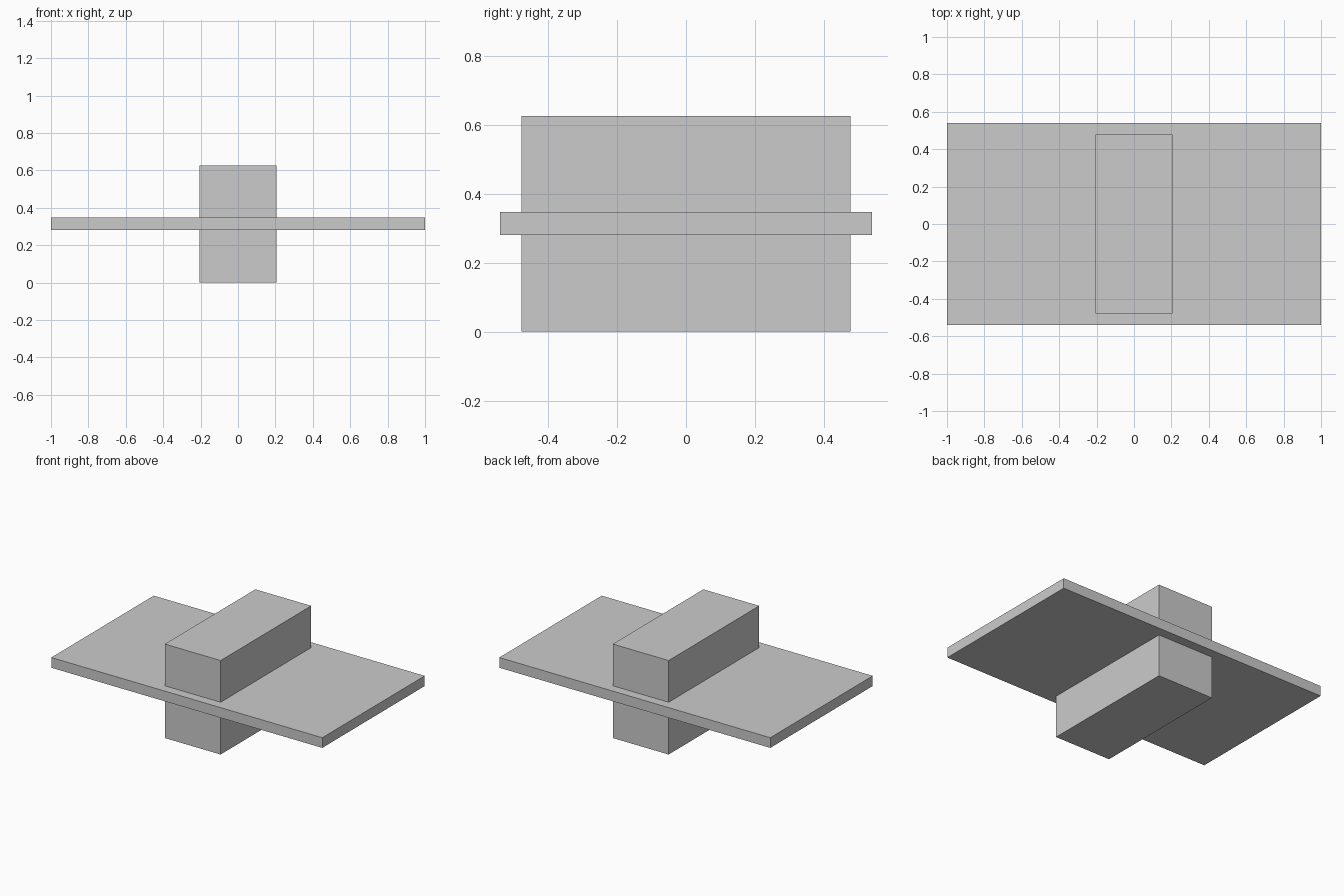
import bpy

if "Cube" in bpy.data.objects:
    bpy.data.objects.remove(bpy.data.objects["Cube"])


def box(name, size, z):
    bpy.ops.mesh.primitive_cube_add(size=1, location=(0, 0, z))
    ob = bpy.context.object
    ob.name = name
    ob.scale = size
    bpy.ops.object.transform_apply(location=False, rotation=False, scale=True)
    return ob


HEIGHT = 0.627

# thin horizontal plate at mid height
box("flat_plate", (2.0, 1.08, 0.068), HEIGHT / 2 + 0.001)

# upright block passing through the plate
box("centre_block", (0.412, 0.955, HEIGHT), HEIGHT / 2)
